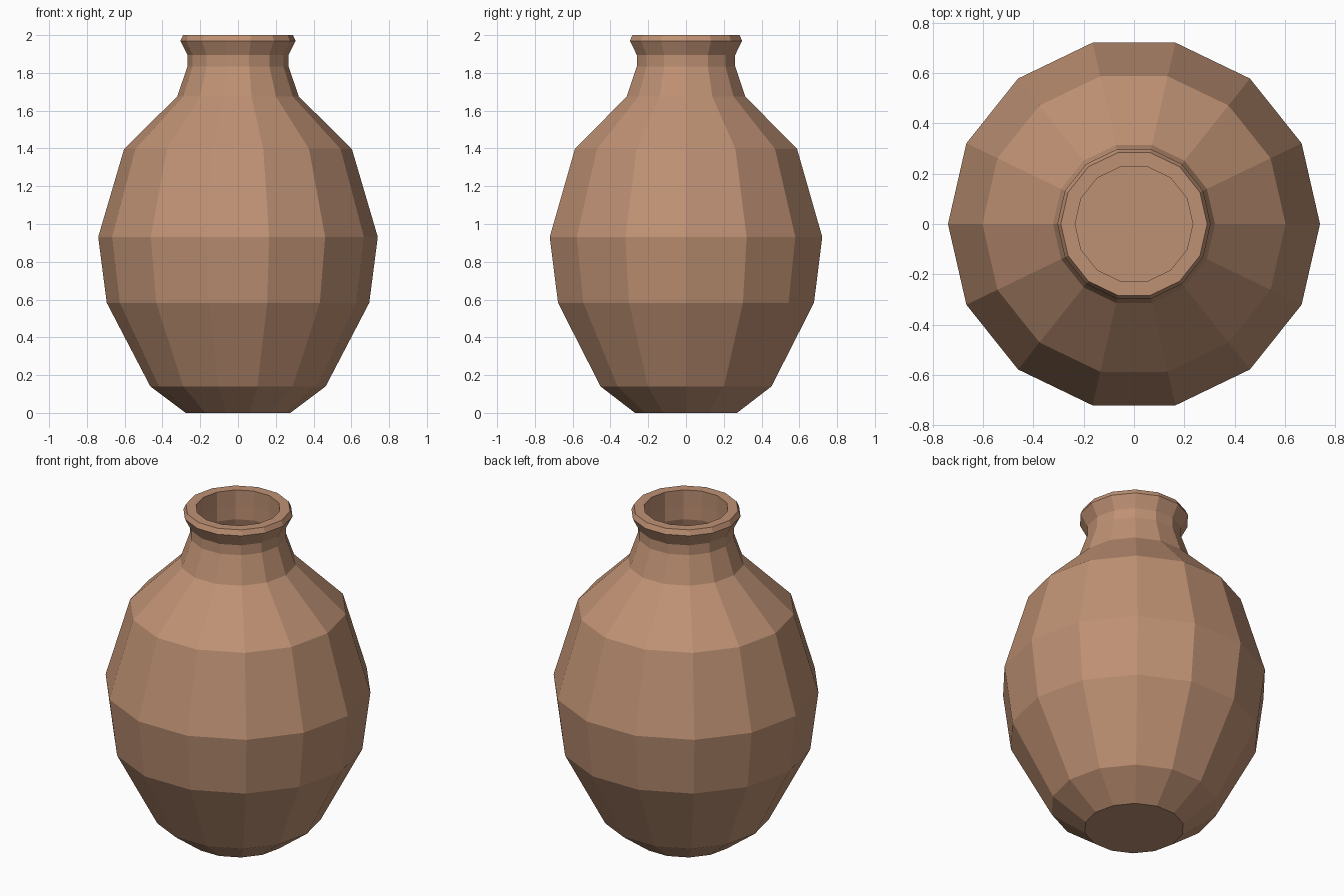
import bpy, bmesh
from math import cos, sin, tau

if "Cube" in bpy.data.objects:
    bpy.data.objects.remove(bpy.data.objects["Cube"])

SIDES = 14

# Half profile (radius, height): outer wall upwards, over the lip, inner wall down
profile = [
    (0.277, 0.00), (0.464, 0.14), (0.695, 0.583), (0.74, 0.931),
    (0.603, 1.397), (0.322, 1.675), (0.267, 1.835), (0.267, 1.895),
    (0.305, 1.97), (0.291, 2.00),
    (0.234, 2.00), (0.236, 1.90), (0.236, 1.82), (0.285, 1.65),
    (0.56, 1.375), (0.69, 0.93), (0.65, 0.60), (0.43, 0.17), (0.24, 0.05),
]

# Vase body: lathe the profile into rings and bridge them
bm = bmesh.new()
rings = [[bm.verts.new((r * cos(tau * i / SIDES), r * sin(tau * i / SIDES), z))
          for i in range(SIDES)] for r, z in profile]
for low, high in zip(rings, rings[1:]):
    for i in range(SIDES):
        j = (i + 1) % SIDES
        bm.faces.new((low[i], low[j], high[j], high[i]))

# Underside and inner floor
bm.faces.new(rings[0][::-1])
bm.faces.new(rings[-1])
bmesh.ops.recalc_face_normals(bm, faces=bm.faces)

mesh = bpy.data.meshes.new("vase")
bm.to_mesh(mesh)
bm.free()
vase = bpy.data.objects.new("vase", mesh)
bpy.context.collection.objects.link(vase)

# Clay colour
clay = bpy.data.materials.new("clay")
clay.diffuse_color = (0.52, 0.285, 0.175, 1)
clay.use_nodes = True
clay.node_tree.nodes["Principled BSDF"].inputs["Base Color"].default_value = clay.diffuse_color
mesh.materials.append(clay)
